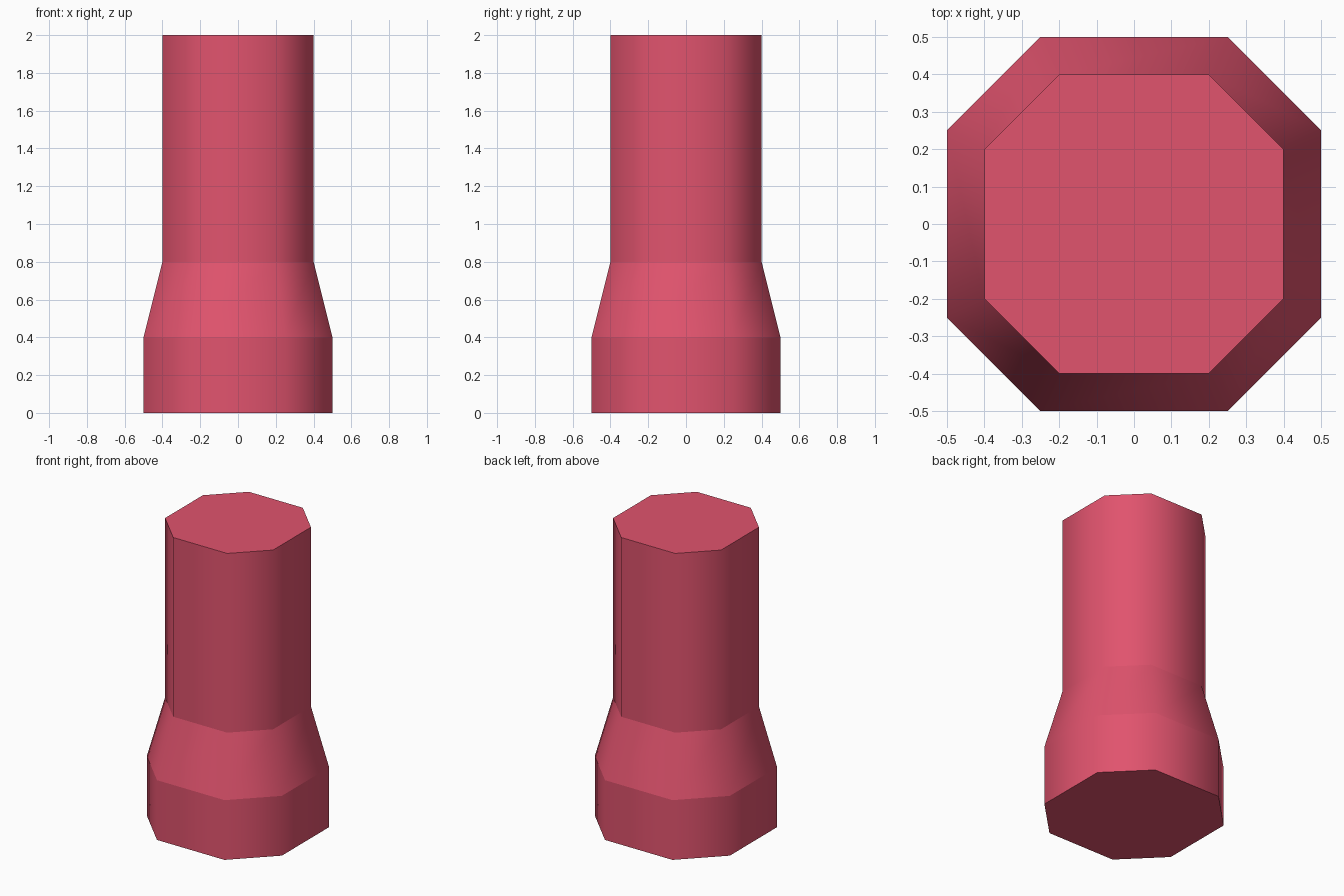
import bpy, bmesh

if "Cube" in bpy.data.objects:
    bpy.data.objects.remove(bpy.data.objects["Cube"])

# Material
mat = bpy.data.materials.new("rose red")
mat.diffuse_color = (0.75, 0.087, 0.155, 1)
mat.use_nodes = True
mat.node_tree.nodes["Principled BSDF"].inputs["Base Color"].default_value = mat.diffuse_color

# Octagonal cross-section, and (height, scale) of each ring
octagon = [(0.5, -0.25), (0.5, 0.25), (0.25, 0.5), (-0.25, 0.5),
           (-0.5, 0.25), (-0.5, -0.25), (-0.25, -0.5), (0.25, -0.5)]
levels = [(0, 1), (0.4, 1), (0.8, 0.8), (2, 0.8)]

bm = bmesh.new()
rings = [[bm.verts.new((x * s, y * s, z)) for x, y in octagon] for z, s in levels]

# Smooth side walls
for low, high in zip(rings, rings[1:]):
    for i in range(8):
        j = (i + 1) % 8
        bm.faces.new((low[i], low[j], high[j], high[i])).smooth = True

# Flat end caps
bm.faces.new(rings[0][::-1])
bm.faces.new(rings[-1])

# Crisp horizontal rings
for e in bm.edges:
    if abs(e.verts[0].co.z - e.verts[1].co.z) < 1e-5:
        e.smooth = False

mesh = bpy.data.meshes.new("stepped_column")
bm.to_mesh(mesh)
bm.free()
mesh.materials.append(mat)
column = bpy.data.objects.new("stepped_column", mesh)
bpy.context.collection.objects.link(column)
